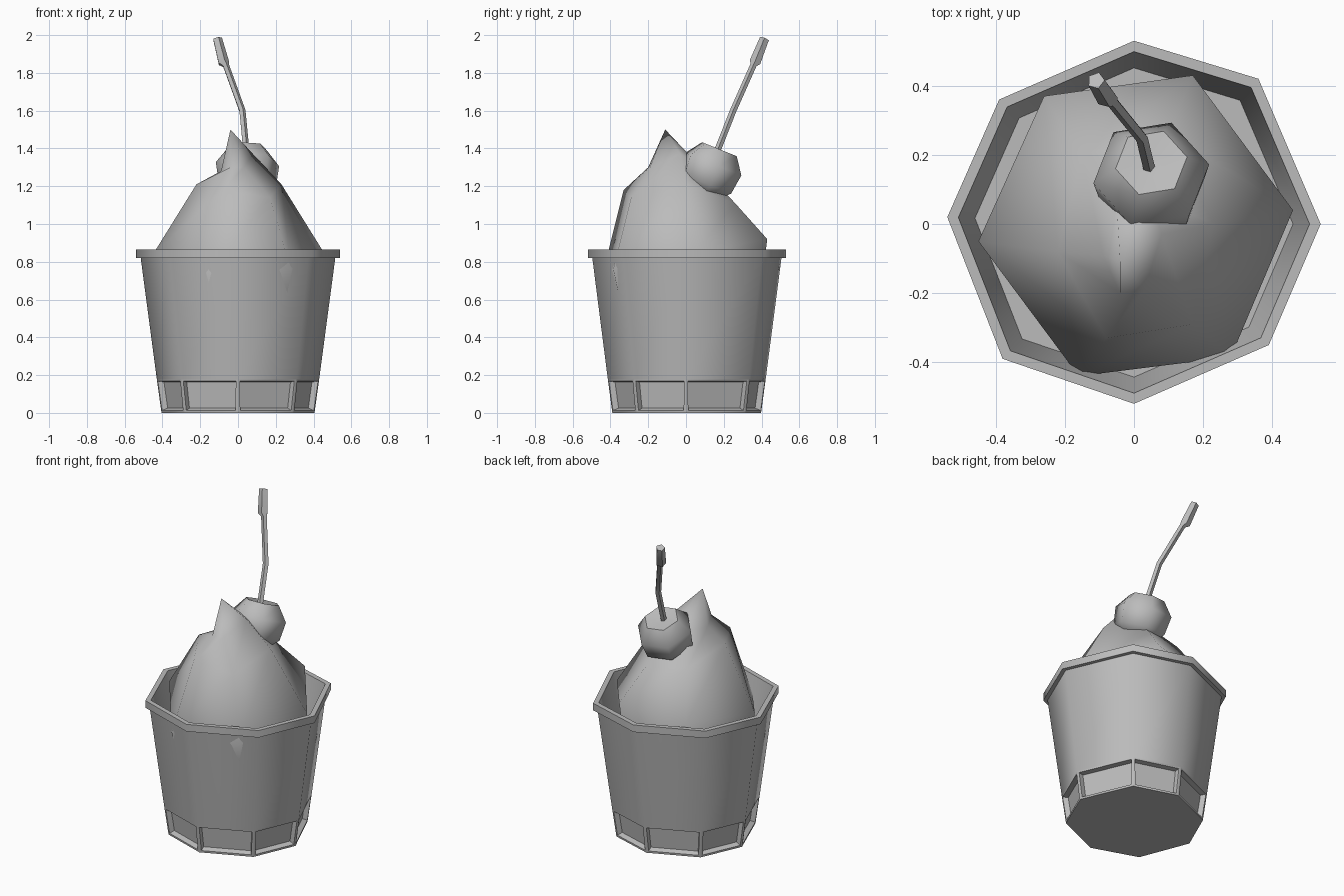
import bpy, bmesh, math
from mathutils import Vector, Matrix

cube = bpy.data.objects.get("Cube")
if cube:
    bpy.data.objects.remove(cube, do_unlink=True)

grey = bpy.data.materials.new("plain_grey")
grey.use_nodes = True
grey.diffuse_color = (0.5, 0.5, 0.5, 1)
grey.node_tree.nodes["Principled BSDF"].inputs["Base Color"].default_value = (0.5, 0.5, 0.5, 1)


def loft(name, rings, angle, tip=None, detail=None):
    """Skin a stack of equal rings, closed with flat caps or a pointed tip."""
    bm = bmesh.new()
    loops = [[bm.verts.new(p) for p in ring] for ring in rings]
    n = len(loops[0])
    bands = []
    for low, high in zip(loops, loops[1:]):
        bands.append([bm.faces.new((low[i], low[(i + 1) % n], high[(i + 1) % n], high[i]))
                      for i in range(n)])
    bm.faces.new(loops[0][::-1])
    if tip:
        top = bm.verts.new(tip)
        for i in range(n):
            bm.faces.new((loops[-1][i], loops[-1][(i + 1) % n], top))
    else:
        bm.faces.new(loops[-1])
    bmesh.ops.recalc_face_normals(bm, faces=bm.faces[:])
    if detail:
        detail(bm, bands)
    mesh = bpy.data.meshes.new(name)
    bm.to_mesh(mesh)
    bm.free()
    obj = bpy.data.objects.new(name, mesh)
    bpy.context.collection.objects.link(obj)
    mesh.materials.append(grey)
    bpy.ops.object.select_all(action='DESELECT')
    obj.select_set(True)
    bpy.context.view_layer.objects.active = obj
    bpy.ops.object.shade_smooth_by_angle(angle=math.radians(angle))
    return obj


def circle(radius, sides, turn=0):
    return [Vector((radius * math.cos(a), radius * math.sin(a), 0))
            for a in (turn + math.tau * i / sides for i in range(sides))]


# Cup: slightly uneven octagon, thick rim, sunken panels around the foot
outline = [Vector(p) for p in ((.54, 0, 0), (.36, .42, 0), (0, .53, 0), (-.39, .36, 0),
                               (-.54, .02, 0), (-.38, -.39, 0), (0, -.52, 0), (.39, -.35, 0))]
profile = [(.405, 0), (.43, .18), (.515, .82), (.54, .82), (.54, .865), (.508, .865), (.46, .6)]


def foot_panels(bm, bands):
    bmesh.ops.inset_individual(bm, faces=bands[0], thickness=.018, depth=0)
    bmesh.ops.inset_individual(bm, faces=bands[0], thickness=.012, depth=-.03)


loft("cup", [[p * (r / .54) + Vector((0, 0, z)) for p in outline] for r, z in profile],
     52, detail=foot_panels)

# Soft serve scoop: twisted hexagonal rings drawn up to a leaning peak
belly = [(.46, .04, .84), (.17, .43, .92), (-.26, .37, .88),
         (-.45, -.05, .84), (-.16, -.44, .74), (.28, -.385, .76)]
shoulder = [(.23, 0, 1.21), (.1, .26, 1.11), (-.15, .2, 1.14),
            (-.22, -.08, 1.21), (-.08, -.33, 1.18), (.17, -.29, 1.14)]
neck = [(.08, -.03, 1.37), (.05, .08, 1.3), (-.05, .06, 1.3),
        (-.09, -.09, 1.28), (-.04, -.2, 1.3), (.03, -.19, 1.3)]
base = [(x * .9, y * .9, .58) for x, y, z in belly]
loft("ice_cream", [base, belly, shoulder, neck], 75, tip=(-.04, -.11, 1.5))

# Cherry: six-sided ball tilted backwards, dimpled at the stem
tilt = Matrix.Translation((.05, .13, 1.28)) @ Matrix.Rotation(math.radians(-22), 4, 'X')
cherry_profile = [(.09, -.13), (.155, -.07), (.17, .04), (.105, .125), (.03, .115)]
loft("cherry", [[tilt @ (p + Vector((0, 0, z))) for p in circle(r, 6, math.radians(10))]
                for r, z in cherry_profile], 62)

# Stem: bent tube with a thicker stub at its end
path = [((.045, .155, 1.36), .018), ((.022, .25, 1.6), .018), ((-.065, .357, 1.84), .018),
        ((-.078, .365, 1.855), .031), ((-.11, .415, 1.98), .026)]
rings = []
for i, (point, radius) in enumerate(path):
    before, after = Vector(path[max(i - 1, 0)][0]), Vector(path[min(i + 1, len(path) - 1)][0])
    turn = Vector((0, 0, 1)).rotation_difference(after - before)
    rings.append([Vector(point) + turn @ p for p in circle(radius, 5)])
loft("cherry_stem", rings, 50)
